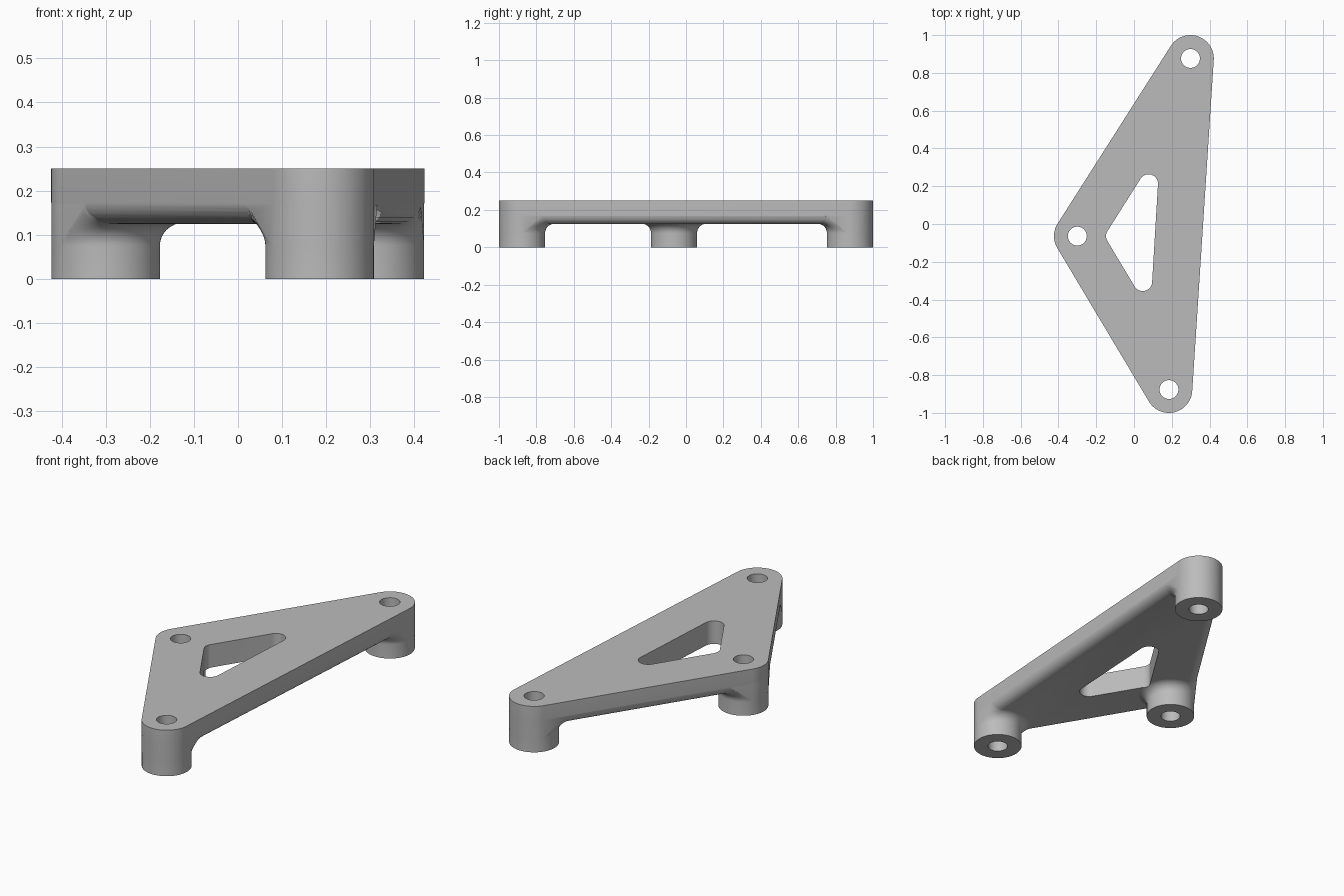
import bpy, bmesh, math
from mathutils import Vector

if "Cube" in bpy.data.objects:
    bpy.data.objects.remove(bpy.data.objects["Cube"])

TOP, UNDER = 0.25, 0.125        # plate faces
R, HOLE, FILLET = 0.1235, 0.05, 0.05
BOSSES = [Vector((0.299, 0.8765)), Vector((-0.3, -0.064)), Vector((0.185, -0.8765))]
WINDOW = [Vector((0.077, 0.213)), Vector((-0.098, -0.064)), Vector((0.046, -0.305))]

grey = bpy.data.materials.new("plain grey")
grey.use_nodes = True
grey.diffuse_color = (0.5, 0.5, 0.5, 1)
grey.node_tree.nodes["Principled BSDF"].inputs["Base Color"].default_value = (0.5, 0.5, 0.5, 1)


def outward(a, b):
    d = (b - a).normalized()
    return Vector((d.y, -d.x))


def rounded_triangle(centres, r, steps=36):
    """Outline wrapped round three equal circles, anticlockwise."""
    pts = []
    for i, c in enumerate(centres):
        n0 = outward(centres[i - 1], c)
        n1 = outward(c, centres[(i + 1) % 3])
        a0 = math.atan2(n0.y, n0.x)
        sweep = (math.atan2(n1.y, n1.x) - a0) % math.tau
        for k in range(steps + 1):
            a = a0 + sweep * k / steps
            pts.append(c + r * Vector((math.cos(a), math.sin(a))))
    return pts


def circle(c, r, n=96):
    return [c + r * Vector((math.cos(math.tau * k / n), math.sin(math.tau * k / n)))
            for k in range(n)]


def loft(name, loops):
    """Closed solid through stacked loops of 3D points."""
    bm = bmesh.new()
    rings = [[bm.verts.new(p) for p in loop] for loop in loops]
    for lo, hi in zip(rings, rings[1:]):
        for k in range(len(lo)):
            j = (k + 1) % len(lo)
            bm.faces.new((lo[k], lo[j], hi[j], hi[k]))
    bm.faces.new(rings[0][::-1])
    bm.faces.new(rings[-1])
    bmesh.ops.recalc_face_normals(bm, faces=bm.faces)
    me = bpy.data.meshes.new(name)
    bm.to_mesh(me)
    bm.free()
    ob = bpy.data.objects.new(name, me)
    bpy.context.collection.objects.link(ob)
    me.materials.append(grey)
    return ob


def at(pts, z):
    return [(p.x, p.y, z) for p in pts]


def prism(name, pts, z0=-0.1, z1=0.4):
    return loft(name, [at(pts, z0), at(pts, z1)])


def combine(target, other, operation, keep=False):
    mod = target.modifiers.new(operation.lower(), 'BOOLEAN')
    mod.operation, mod.object, mod.solver = operation, other, 'EXACT'
    bpy.context.view_layer.objects.active = target
    bpy.ops.object.modifier_apply(modifier=mod.name)
    if not keep:
        bpy.data.objects.remove(other)


def edge_lift(p):
    """Rise of the underside close to the rounded rim."""
    d = R - max((p - BOSSES[i]).dot(outward(BOSSES[i], BOSSES[(i + 1) % 3])) for i in range(3))
    s = min(max(FILLET - d, 0), FILLET)
    return FILLET - math.sqrt(FILLET ** 2 - s ** 2)


# Plate with a rounded lower rim
STEPS = 10
loops = []
for k in range(STEPS + 1):
    a = math.pi / 2 * k / STEPS
    loops.append(at(rounded_triangle(BOSSES, R - FILLET * (1 - math.sin(a))),
                    UNDER + FILLET * (1 - math.cos(a))))
loops.append(at(rounded_triangle(BOSSES, R), TOP))
bracket = loft("mounting_bracket", loops)

# Feet that flare into the underside, trimmed to the plate outline
trim = prism("trim_cutter", rounded_triangle(BOSSES, R - 0.0003))
trim.hide_render = True
for c in BOSSES:
    r = R - 0.0006
    loops = [at(circle(c, r), 0)]
    for k in range(STEPS + 1):
        a = math.pi / 2 * k / STEPS
        t = 1 - math.cos(a)
        z = UNDER + 0.001 * t - FILLET * (1 - math.sin(a))
        loops.append([(p.x, p.y, z + t * edge_lift(p)) for p in circle(c, r + FILLET * t)])
    loops.append(at(circle(c, r + FILLET), 0.22))
    foot = loft("foot", loops)
    combine(foot, trim, 'INTERSECT', keep=True)
    combine(bracket, foot, 'UNION')
bpy.data.objects.remove(trim)

# Central window and bolt holes
combine(bracket, prism("window_cutter", rounded_triangle(WINDOW, 0.05)), 'DIFFERENCE')
for c in BOSSES:
    combine(bracket, prism("hole_cutter", circle(c, HOLE, 64)), 'DIFFERENCE')

bpy.ops.object.select_all(action='DESELECT')
bracket.select_set(True)
bpy.context.view_layer.objects.active = bracket
bpy.ops.object.shade_smooth_by_angle(angle=math.radians(30))
